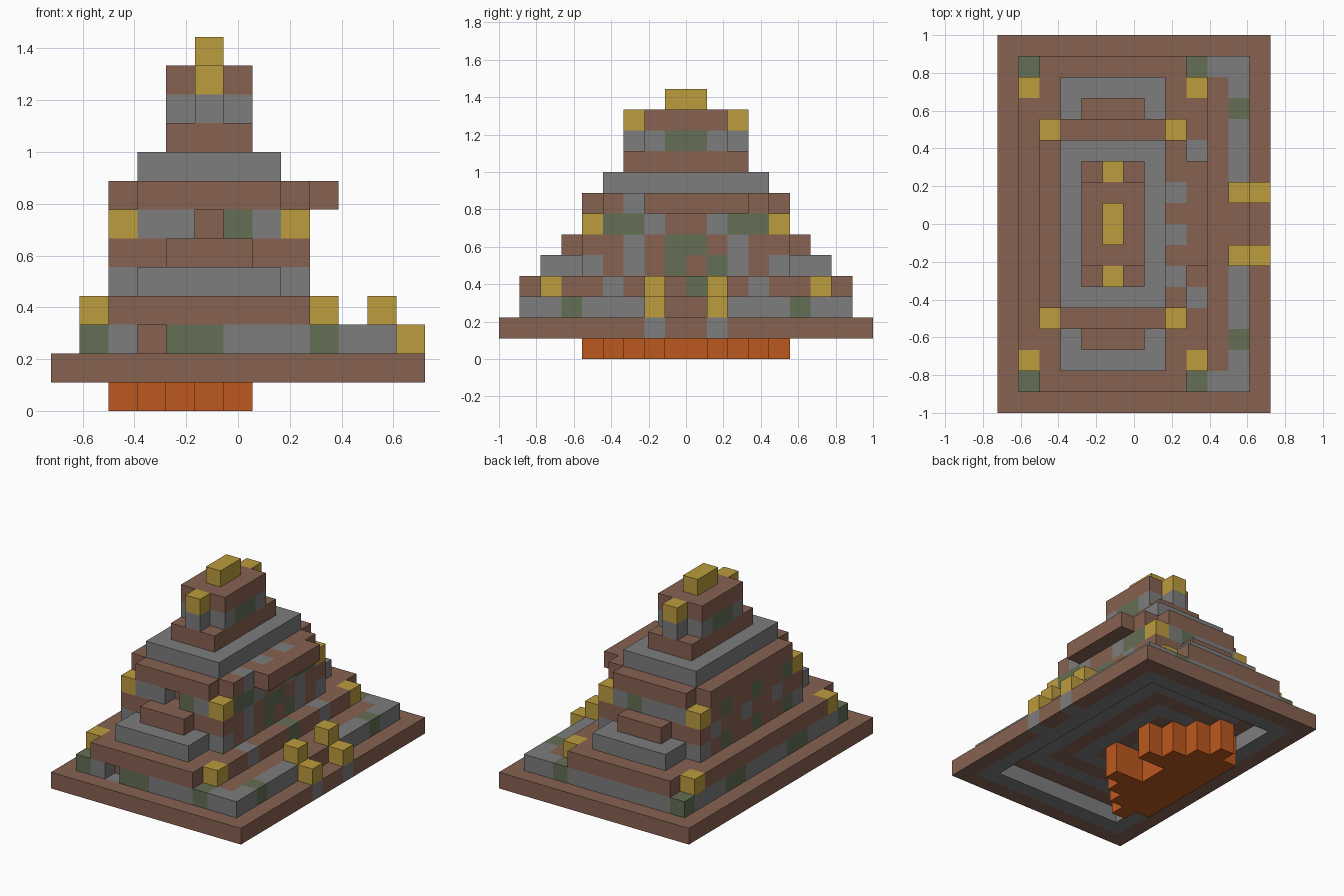
import bpy
import bmesh
from mathutils import Vector

default_cube = bpy.data.objects.get("Cube")
if default_cube:
    bpy.data.objects.remove(default_cube, do_unlink=True)

UNIT = 1 / 9
ORIGIN = Vector((-6.5, -9, 0))
DEPTH = 18

palette = {
    "brown": (0.242, 0.122, 0.084),
    "grey": (0.205, 0.205, 0.205),
    "moss": (0.127, 0.156, 0.091),
    "gold": (0.503, 0.332, 0.048),
    "orange": (0.503, 0.098, 0.014),
}
names = list(palette)
materials = []
for name, rgb in palette.items():
    material = bpy.data.materials.new(name)
    material.use_nodes = True
    material.diffuse_color = (*rgb, 1)
    shader = material.node_tree.nodes["Principled BSDF"]
    shader.inputs["Base Color"].default_value = (*rgb, 1)
    shader.inputs["Roughness"].default_value = 0.9
    materials.append(material)

blocks = {}


def fill(part, colour, level, x_range, y_range):
    """Lay a rectangle of blocks on one level."""
    for x in range(*x_range):
        for y in range(*y_range):
            blocks[x, y, level] = (part, colour)


def carve(level, x_range, y_range):
    for x in range(*x_range):
        for y in range(*y_range):
            blocks.pop((x, y, level), None)


def both_ends(action, *arguments):
    """Repeat an action mirrored from front to back."""
    *rest, (start, stop) = arguments
    action(*rest, (start, stop))
    action(*rest, (DEPTH - stop, DEPTH - start))


def corners(action, *arguments, left, right, row):
    for x in (left, right):
        both_ends(action, *arguments, (x, x + 1), (row, row + 1))


# Orange crescent under the base, reaching up into the hollow
for level in range(2):
    for step in range(5):
        row = 4 + step
        start = 3 if step == 0 else 2
        both_ends(fill, "ember_core", "orange", level, (start, 4 + step), (row, row + 1))
    carve(level, (5, 9), (8, 10))

# Hollow base slab with a grey inner lining
for x in range(13):
    for y in range(DEPTH):
        inset = min(x, 12 - x, y, DEPTH - 1 - y)
        if inset < 2:
            fill("base_slab", ("brown", "grey")[inset], 1, (x, x + 1), (y, y + 1))
both_ends(fill, "base_slab", "grey", 1, (12, 13), (7, 8))

# First terrace, ringed underneath
for ring in range(6):
    shade = "brown" if ring % 2 else "grey"
    fill("first_terrace", shade, 2, (1 + ring, 12 - ring), (1 + ring, 17 - ring))
fill("first_terrace", "brown", 2, (10, 11), (2, 16))
fill("first_terrace", "brown", 2, (10, 12), (8, 10))
corners(fill, "first_terrace", "moss", 2, left=1, right=9, row=1)
both_ends(fill, "first_terrace", "moss", 2, (11, 12), (3, 4))
both_ends(fill, "first_terrace", "moss", 2, (1, 2), (5, 7))
fill("first_terrace", "moss", 2, (4, 6), (1, 2))
carve(2, (3, 4), (1, 2))

# Second terrace with gold corner lamps
fill("second_terrace", "brown", 3, (1, 10), (1, 17))
corners(carve, 3, left=1, right=9, row=1)
corners(fill, "terrace_lamps", "gold", 3, left=1, right=9, row=2)
both_ends(fill, "second_terrace", "grey", 3, (9, 10), (5, 6))
fill("second_terrace", "moss", 3, (9, 10), (9, 10))

# Gold posts beside the entrance path
both_ends(fill, "path_posts", "gold", 2, (12, 13), (7, 8))
both_ends(fill, "path_posts", "gold", 3, (11, 12), (7, 8))

# End steps in front of and behind the hall
fill("end_steps_lower", "grey", 4, (3, 8), (2, 16))
fill("end_steps_upper", "brown", 5, (4, 7), (3, 15))

# Hall walls
fill("hall", "brown", 4, (2, 9), (4, 14))
both_ends(fill, "hall", "grey", 4, (2, 9), (4, 5))
both_ends(fill, "hall", "grey", 4, (8, 9), (6, 7))
fill("hall", "moss", 4, (8, 9), (8, 11))
fill("hall", "brown", 4, (8, 9), (9, 10))
fill("hall", "brown", 5, (2, 9), (4, 14))
both_ends(fill, "hall", "grey", 5, (8, 9), (6, 7))
fill("hall", "moss", 5, (8, 9), (8, 10))
fill("hall", "brown", 6, (2, 9), (4, 14))
both_ends(fill, "hall", "grey", 6, (3, 8), (4, 5))
both_ends(fill, "hall", "moss", 6, (6, 7), (4, 5))
both_ends(fill, "hall", "moss", 6, (8, 9), (5, 7))
both_ends(fill, "hall", "grey", 6, (8, 9), (7, 8))
for y in range(5, 13, 3):
    fill("hall", "moss", 6, (2, 3), (y, y + 1))
    fill("hall", "grey", 5, (2, 3), (y + 1, y + 2))
    fill("hall", "moss", 4, (2, 3), (y, y + 1))
carve(6, (5, 6), (4, 5))
corners(fill, "hall_lamps", "gold", 6, left=2, right=8, row=4)

# Hall roof and porch
fill("hall_roof", "brown", 7, (2, 9), (4, 14))
corners(carve, 7, left=2, right=8, row=4)
for y in (6, 8, 10):
    fill("hall_roof", "grey", 7, (8, 9), (y, y + 1))
fill("porch_roof", "brown", 7, (9, 10), (7, 12))

# Upper tiers
fill("upper_terrace", "grey", 8, (3, 8), (5, 13))
fill("shrine_plinth", "brown", 9, (4, 7), (6, 12))
fill("shrine", "grey", 10, (4, 7), (7, 11))
fill("shrine", "moss", 10, (4, 7), (8, 10))
both_ends(fill, "shrine_pillars", "grey", 10, (5, 6), (6, 7))
fill("shrine_roof", "brown", 11, (4, 7), (7, 11))
both_ends(fill, "shrine_lamps", "gold", 11, (5, 6), (6, 7))
fill("gold_crest", "gold", 12, (5, 6), (8, 10))


# Build one mesh per part from the exposed block sides
def exposed_side(bm, cell, axis, sign, colour):
    direction = Vector((0, 0, 0))
    direction[axis] = sign
    if tuple(int(c + d) for c, d in zip(cell, direction)) in blocks:
        return
    across = Vector((0, 0, 0))
    across[(axis + 1) % 3] = 1
    along = direction.cross(across)
    centre = Vector(cell) + Vector((0.5, 0.5, 0.5)) + ORIGIN + direction / 2
    ring = (-across - along, across - along, across + along, along - across)
    face = bm.faces.new([bm.verts.new((centre + r / 2) * UNIT) for r in ring])
    face.material_index = names.index(colour)


for part in sorted({part for part, _ in blocks.values()}):
    bm = bmesh.new()
    for cell, (owner, colour) in blocks.items():
        if owner == part:
            for axis in range(3):
                for sign in (-1, 1):
                    exposed_side(bm, cell, axis, sign, colour)
    bmesh.ops.remove_doubles(bm, verts=bm.verts, dist=UNIT / 100)
    mesh = bpy.data.meshes.new(part)
    bm.to_mesh(mesh)
    bm.free()
    for material in materials:
        mesh.materials.append(material)
    bpy.context.collection.objects.link(bpy.data.objects.new(part, mesh))
